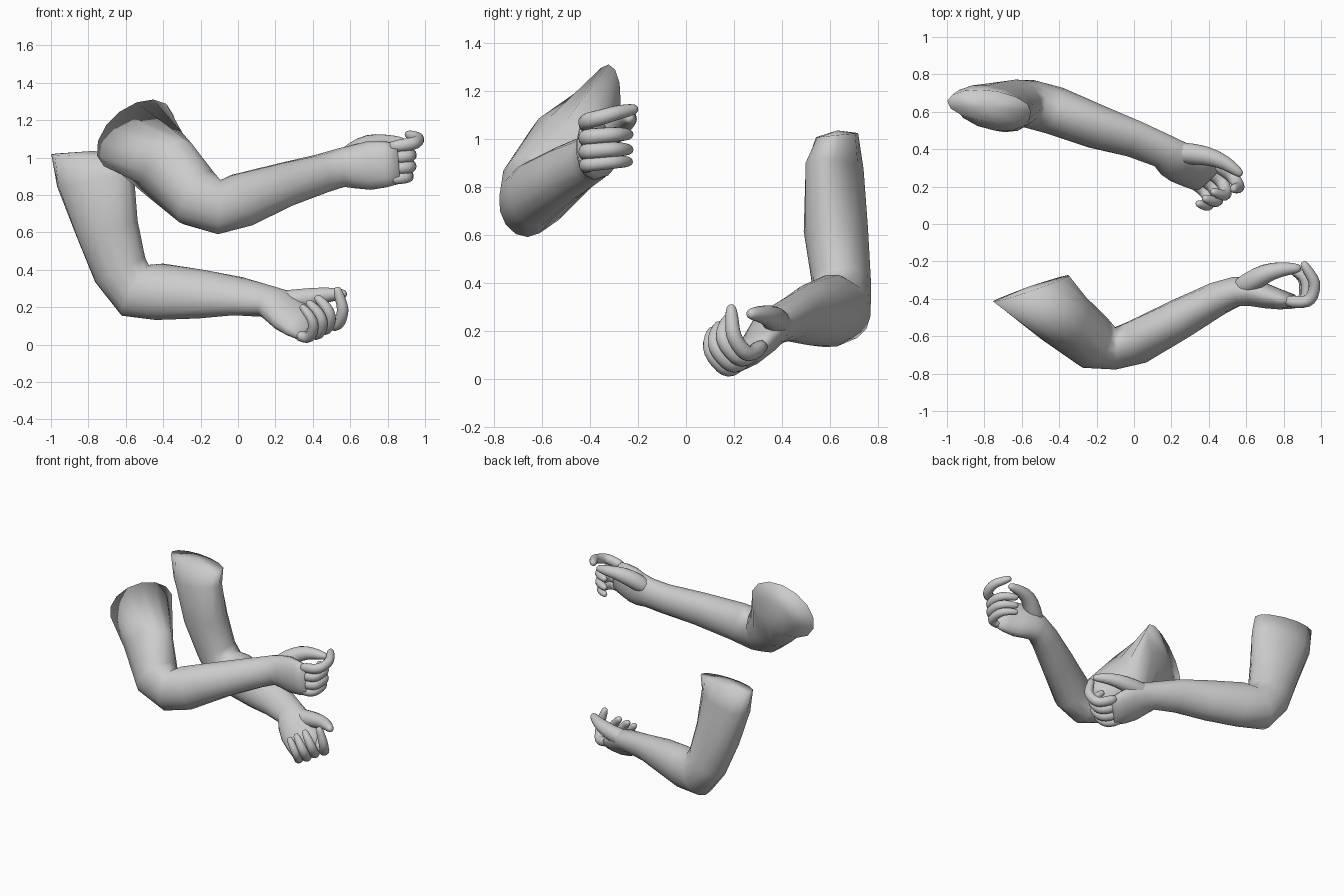
import bpy, bmesh, math
from mathutils import Vector as V

if "Cube" in bpy.data.objects:
    bpy.data.objects.remove(bpy.data.objects["Cube"])


def skin(name, rings, sides, subdiv=0, bulge=0):
    """Skin a list of elliptical rings (centre, half-axis u, half-axis v), closed at both ends."""
    bm = bmesh.new()
    loops = []
    for c, u, v in rings:
        loops.append([bm.verts.new(c + u * math.cos(a) + v * math.sin(a))
                      for a in (2 * math.pi * k / sides for k in range(sides))])
    for a, b in zip(loops, loops[1:]):
        for k in range(sides):
            j = (k + 1) % sides
            bm.faces.new((a[k], a[j], b[j], b[k]))
    if bulge:
        # slightly domed end
        c, u, v = rings[0]
        tip = bm.verts.new(c + (c - rings[1][0]).normalized() * bulge)
        for k in range(sides):
            bm.faces.new((loops[0][k], loops[0][(k + 1) % sides], tip))
    else:
        bm.faces.new(loops[0])
    bm.faces.new(loops[-1])
    bmesh.ops.recalc_face_normals(bm, faces=bm.faces)
    me = bpy.data.meshes.new(name)
    bm.to_mesh(me)
    bm.free()
    me.shade_smooth()
    ob = bpy.data.objects.new(name, me)
    bpy.context.collection.objects.link(ob)
    if subdiv:
        m = ob.modifiers.new("round", 'SUBSURF')
        m.levels = m.render_levels = subdiv


def ring(c, tangent, side, ru, rv):
    """Ring perpendicular to the tangent; side is the approximate v direction."""
    n = tangent.normalized()
    u = side.cross(n).normalized()
    return (c, u * ru, n.cross(u) * rv)


def digit(name, pts, radii, side):
    """Finger or thumb: a bent tapering tube with a rounded tip."""
    pts = list(pts)
    end = (pts[-1] - pts[-2]).normalized()
    pts.append(pts[-1] + end * radii[-1] * 0.8)
    radii = list(radii) + [radii[-1] * 0.55]
    rings = []
    for i, p in enumerate(pts):
        tan = ((pts[min(i + 1, len(pts) - 1)] - p).normalized()
               + (p - pts[max(i - 1, 0)]).normalized())
        rings.append(ring(p, tan, side, radii[i], radii[i]))
    skin(name, rings, 8, 1)


# palm sections: along, towards palm, half width, half thickness
PALM = [(.07, 0, .116, .08), (.15, -.022, .13, .07),
        (.23, -.042, .124, .056), (.31, -.055, .11, .038)]
# fingers: name, sideways, reach, tip along, tip towards palm, tip rise
FINGERS = [("index", .088, .395, .375, .14, .06), ("middle", .030, .372, .29, .12, .02),
           ("ring", -.028, .366, .285, .12, .015), ("little", -.083, .35, .28, .12, .02)]


def arm(label, sections, cut, cut_side, side0, h, t, palm_sign, spread, thumb):
    # hand frame: h along the hand, t to the thumb, n out of the palm
    h = V(h).normalized()
    side1 = h.cross(V(t)).normalized()
    t = side1.cross(h)
    n = side1 * palm_sign
    side0 = V(side0).normalized()
    centres = [V(s[:3]) for s in sections]
    wrist = centres[-1]
    elbow, last = len(sections) - 5, len(sections) - 1

    def local(a, b, c):
        return wrist + h * a + n * b + t * c

    # upper arm, elbow, forearm and palm in one skin
    rings = [ring(centres[0], V(cut), V(cut_side), *sections[0][3:])]
    for i, s in enumerate(sections):
        if i == 0:
            continue
        if i == last:
            tan = (wrist - centres[i - 1]).normalized() + h
        else:
            tan = ((centres[i + 1] - centres[i]).normalized()
                   + (centres[i] - centres[i - 1]).normalized())
        w = max(0, (i - elbow) / (last - elbow))
        rings.append(ring(centres[i], tan, side0.lerp(side1, w), s[3], s[4]))
    for a, b, ru, rv in PALM:
        rings.append(ring(local(a, b, 0), h, side1, ru, rv))
    skin(label + "_arm", rings, 14, 0, .02)

    # curled fingers
    for name, s, reach, ta, tn, rise in FINGERS:
        k = 0.9 if name == "little" else 1.0
        bulge = .035 if name == "index" else .008 + spread
        ta += spread if name != "index" else 0
        pts = [local(.25, -.05, s), local(reach - .03, -.062, s + rise * .1),
               local(reach + bulge * .3, -.045, s + rise * .2),
               local(reach + bulge * .8, .0, s + rise * .35),
               local(reach + bulge, .05, s + rise * .6),
               local(reach + bulge - .025, .09, s + rise * .8),
               local(ta, tn, s + rise)]
        rad = [r * k for r in (.037, .038, .038, .036, .035, .032, .027)]
        digit(label + "_" + name + "_finger", pts, rad, t)

    # thumb, growing out of the wrist side of the palm
    digit(label + "_thumb", [V(p) for p in thumb], (.05, .068, .058, .043, .03), n)


# right arm (at -y): x, y, z, half height, half width from shoulder to wrist
arm("right",
    [(-.55, -.345, 1.12, .155, .245), (-.38, -.50, .945, .19, .165),
     (-.22, -.63, .785, .165, .15), (-.10, -.665, .735, .145, .115),
     (.02, -.63, .772, .148, .118), (.25, -.505, .855, .12, .107),
     (.45, -.397, .915, .105, .09), (.55, -.36, .945, .104, .081)],
    (.35, -.93, -.07), (-.8, -.25, -.6), (-.54, -.84, 0),
    (1, 0, .08), (0, 0, 1), -1, 0,
    [(.53, -.36, .965), (.62, -.315, 1.025), (.70, -.262, 1.078),
     (.79, -.24, 1.085), (.87, -.237, 1.085)])

# left arm (at +y), palm up
arm("left",
    [(-.775, .63, 1.015, .225, .085), (-.762, .62, .88, .215, .115),
     (-.70, .625, .62, .174, .132), (-.63, .648, .40, .153, .122),
     (-.55, .64, .29, .155, .132), (-.42, .605, .282, .155, .128),
     (-.20, .52, .27, .135, .114), (0, .455, .258, .116, .088),
     (.16, .388, .23, .098, .079)],
    (0, .1, -1), (-.12, -.99, 0), (-.25, -.95, 0),
    (.80, -.59, -.35), (.57, .65, .485), 1, .03,
    [(.13, .40, .235), (.26, .378, .23), (.39, .368, .252),
     (.49, .33, .268), (.56, .275, .27)])
